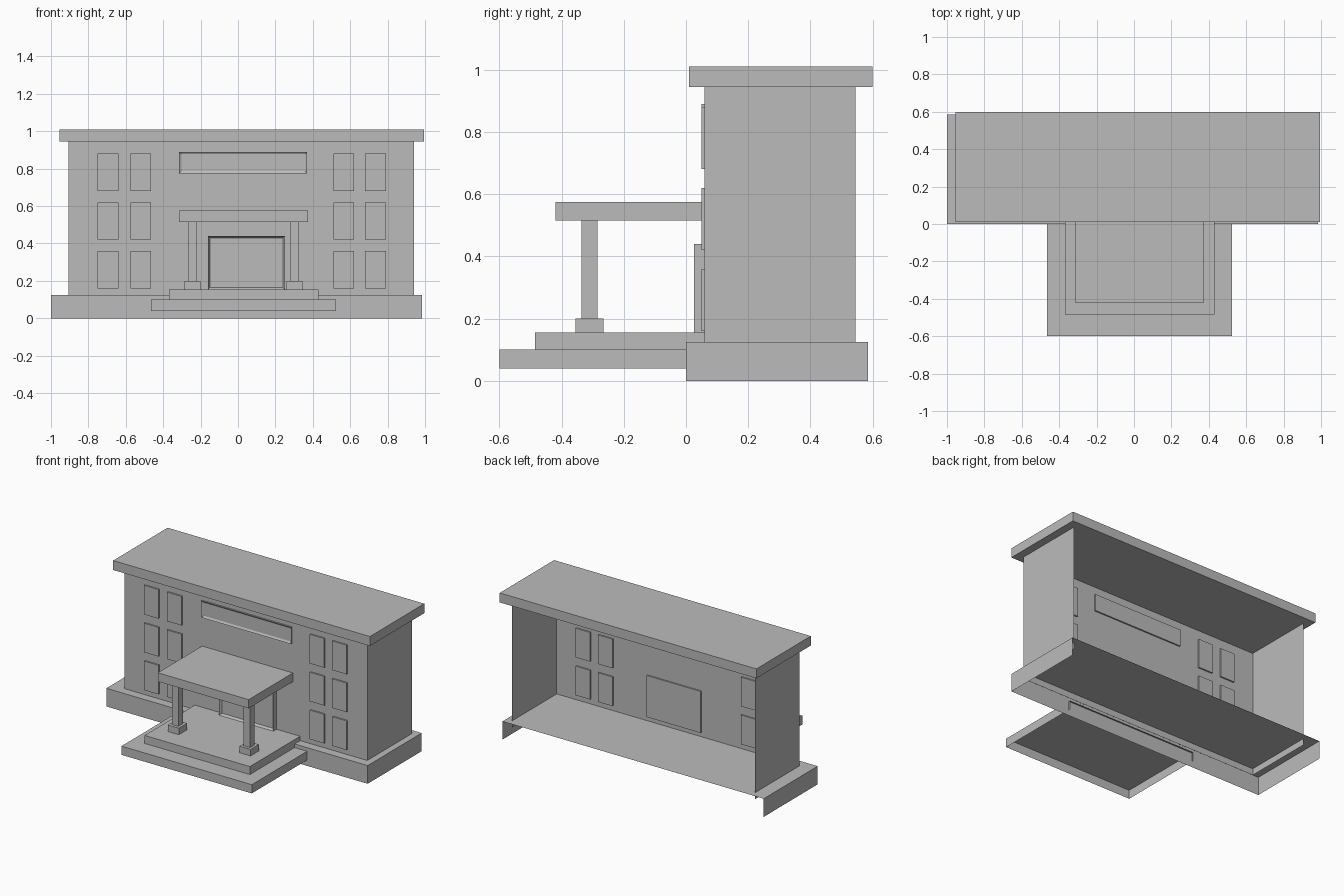
import bpy
import bmesh
from mathutils import Vector

cube = bpy.data.objects.get("Cube")
if cube:
    bpy.data.objects.remove(cube)

grey = bpy.data.materials.new("plain grey")
grey.use_nodes = True
grey.diffuse_color = (0.5, 0.5, 0.5, 1)
grey.node_tree.nodes["Principled BSDF"].inputs["Base Color"].default_value = (0.5, 0.5, 0.5, 1)

BACK, BOTTOM, FRONT = Vector((0, 1, 0)), Vector((0, 0, -1)), Vector((0, -1, 0))


def box(name, x, y, z, open_sides=(), rim=0, depth=0):
    """Box from x, y, z ranges; open_sides are left out, rim and depth sink a front panel."""
    bm = bmesh.new()
    bmesh.ops.create_cube(bm, size=1)
    for v in bm.verts:
        v.co = Vector([r[0] if c < 0 else r[1] for c, r in zip(v.co, (x, y, z))])
    bm.normal_update()
    gone = [f for f in bm.faces if any(f.normal.dot(d) > 0.9 for d in open_sides)]
    bmesh.ops.delete(bm, geom=gone, context='FACES')
    if rim:
        panel = [f for f in bm.faces if f.normal.dot(FRONT) > 0.9]
        bmesh.ops.inset_region(bm, faces=panel, thickness=rim)
        bmesh.ops.translate(bm, verts=panel[0].verts, vec=BACK * depth)
    mesh = bpy.data.meshes.new(name)
    bm.to_mesh(mesh)
    bm.free()
    mesh.materials.append(grey)
    obj = bpy.data.objects.new(name, mesh)
    bpy.context.collection.objects.link(obj)
    return obj


# Main block, open at the back
box("base", (-1, 0.985), (0, 0.585), (0, 0.125), (BACK, BOTTOM))
box("walls", (-0.905, 0.94), (0.06, 0.545), (0.08, 0.945), (BACK, BOTTOM))
box("roof", (-0.955, 0.995), (0.01, 0.6), (0.945, 1.01))

# Windows in three rows
for row, z in enumerate((0.16, 0.42, 0.68)):
    for col, x in enumerate((-0.75, -0.575, 0.51, 0.68)):
        box(f"window_{row}_{col}", (x, x + 0.11), (0.05, 0.07), (z, z + 0.2))

# Sign board and doorway
box("sign_board", (-0.315, 0.37), (0.05, 0.07), (0.775, 0.89), rim=0.018, depth=0.008)
box("doorway", (-0.16, 0.25), (0.025, 0.07), (0.155, 0.44), rim=0.015, depth=0.015)

# Entrance steps
box("lower_step", (-0.465, 0.525), (-0.6, 0.01), (0.04, 0.1), (BACK, BOTTOM))
box("upper_step", (-0.37, 0.43), (-0.485, 0.06), (0.1, 0.155), (BOTTOM,))

# Porch columns and canopy
for side, x in (("right", -0.243), ("left", 0.302)):
    box(f"{side}_column_foot", (x - 0.042, x + 0.042), (-0.355, -0.265), (0.155, 0.2))
    box(f"{side}_column", (x - 0.024, x + 0.024), (-0.335, -0.285), (0.2, 0.515))
box("porch_roof", (-0.315, 0.375), (-0.42, 0.06), (0.515, 0.575))
